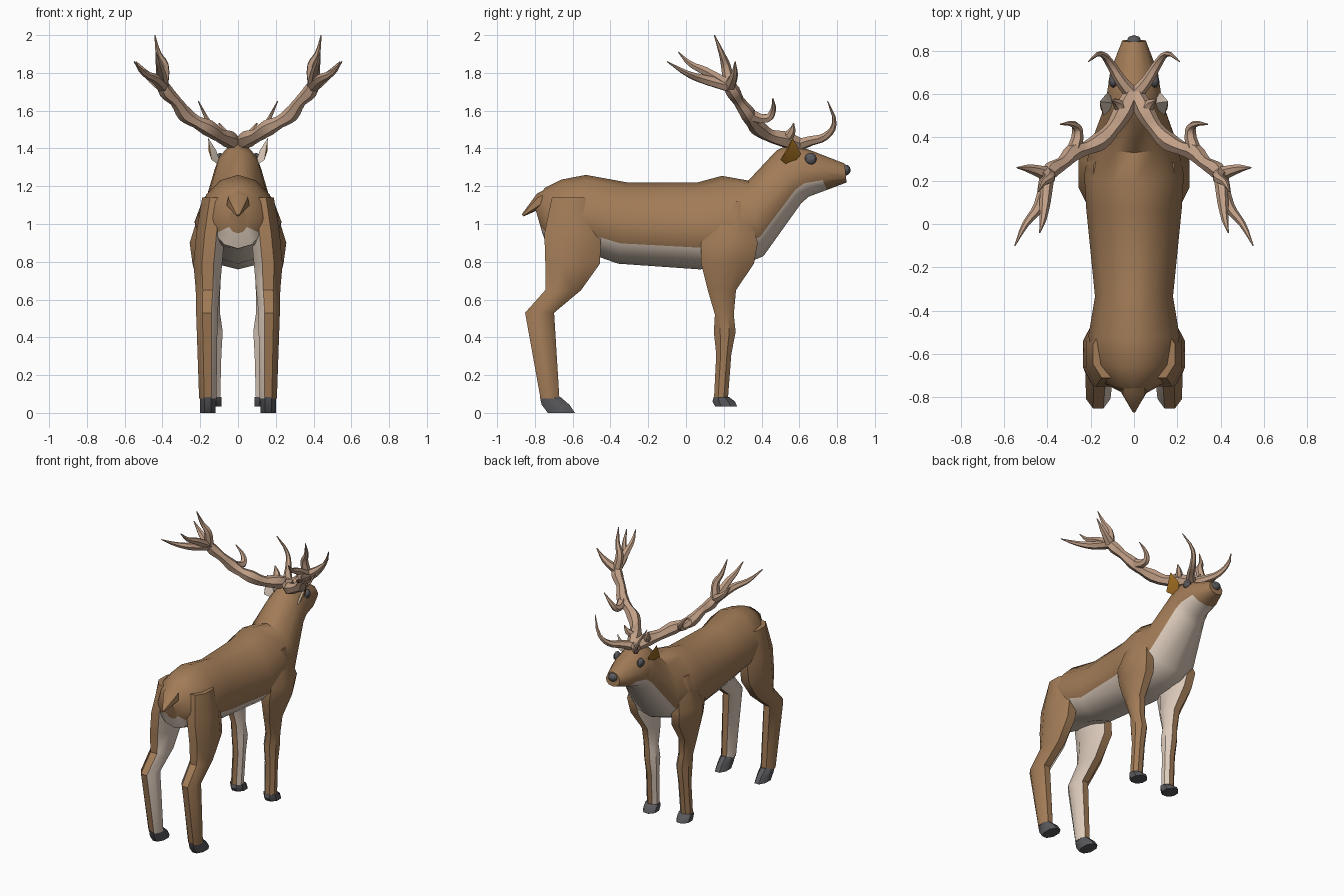
import bpy, bmesh, math
from mathutils import Vector, Matrix

if "Cube" in bpy.data.objects:
    bpy.data.objects.remove(bpy.data.objects["Cube"])


def material(name, *rgb):
    m = bpy.data.materials.new(name)
    m.diffuse_color = (*rgb, 1)
    m.use_nodes = True
    m.node_tree.nodes["Principled BSDF"].inputs["Base Color"].default_value = m.diffuse_color
    return m


BROWN = material("brown_coat", .36, .2, .095)
CREAM = material("cream_coat", .72, .6, .5)
AMBER = material("amber_ear", .34, .15, .015)
HORN = material("horn", .55, .36, .25)
DARK = material("dark_hoof", .1, .1, .11)


def finish(bm, name, mats, mirror=False):
    bmesh.ops.recalc_face_normals(bm, faces=bm.faces[:])
    me = bpy.data.meshes.new(name)
    bm.to_mesh(me)
    bm.free()
    ob = bpy.data.objects.new(name, me)
    bpy.context.collection.objects.link(ob)
    for m in mats:
        me.materials.append(m)
    if mirror:
        ob.modifiers.new("mirror", 'MIRROR').use_mirror_merge = False
    return ob


def loft(name, rings, mats, cream=(), mirror=False):
    """Skin closed rings; strips listed in cream get the second material."""
    bm = bmesh.new()
    vs = [[bm.verts.new(p) for p in r] for r in rings]
    n = len(rings[0])
    for a, b in zip(vs, vs[1:]):
        for k in range(n):
            j = (k + 1) % n
            f = bm.faces.new((a[k], a[j], b[j], b[k]))
            f.material_index = int(k in cream)
    bm.faces.new(vs[0])
    bm.faces.new(vs[-1])
    return finish(bm, name, mats, mirror)


def body_ring(yt, zt, yb, zb, w, n=12):
    """Egg-shaped ring from its top point, bottom point and half width."""
    top, bot = Vector((0, yt, zt)), Vector((0, yb, zb))
    mid, half = (top + bot) / 2, (top - bot) / 2
    ring = []
    for k in range(n):
        a = math.tau * k / n
        side = w * math.sin(a) * (1 - .15 * math.cos(a))
        ring.append(mid + half * math.cos(a) + Vector((side, 0, 0)))
    return ring


def leg_ring(x, y, z, ry, rx=None, n=8):
    """Flat ring of a leg; its thickness follows from its depth."""
    rx = rx or min(.076, .026 + .4 * ry)
    angles = [math.tau * (k + .5) / n for k in range(n)]
    return [(x + 1.08 * rx * math.cos(a), y + 1.08 * ry * math.sin(a), z) for a in angles]


# Body, neck and head in one skin, rump to muzzle
body = [(-.80, 1.09, -.76, .95, .05), (-.75, 1.19, -.73, .87, .13),
        (-.66, 1.235, -.62, .86, .19), (-.53, 1.26, -.50, .84, .21),
        (-.31, 1.22, -.36, .79, .18), (.06, 1.22, .07, .76, .22),
        (.19, 1.255, .27, .77, .23), (.33, 1.23, .41, .83, .20),
        (.48, 1.39, .61, 1.11, .135), (.55, 1.425, .65, 1.145, .125),
        (.66, 1.39, .745, 1.18, .11), (.84, 1.32, .85, 1.22, .055)]
ob = loft("body", [body_ring(*s) for s in body], [BROWN, CREAM], range(4, 8))
for f in ob.data.polygons:  # the muzzle stays brown
    if f.center.y > .74:
        f.material_index = 0

# Tail
tail = [(-.68, 1.22, -.70, 1.08, .05), (-.79, 1.16, -.77, 1.08, .065),
        (-.87, 1.05, -.86, 1.04, .008)]
loft("tail", [body_ring(*s, 6) for s in tail], [BROWN])

# Legs, with cream on the inner side: x, y, z, half depth
front = [(.13, .24, 1.12, .08), (.18, .23, .9, .15), (.165, .22, .79, .14),
         (.15, .19, .65, .075), (.14, .203, .52, .05), (.13, .205, .43, .058),
         (.13, .2, .31, .04), (.135, .185, .075, .037)]
hind = [(.12, -.6, 1.14, .11), (.145, -.6, .95, .15), (.16, -.6, .79, .145),
        (.16, -.65, .65, .095), (.165, -.775, .53, .077), (.16, -.72, .075, .05)]
for name, legs in (("front_legs", front), ("hind_legs", hind)):
    loft(name, [leg_ring(*s) for s in legs], [BROWN, CREAM], (2, 3, 4), True)

# Hooves: each spreads forward from the ankle to the sole
for name, x, y, ry, rx, sole, reach in (("front_hooves", .135, .187, .04, .049, .035, .025),
                                        ("hind_hooves", .16, -.72, .054, .042, 0, .06)):
    rings = [leg_ring(x, y + reach * t, .085 + (sole - .085) * t, ry + grow, rx)
             for t, grow in ((0, 0), (.5, .02), (1, .018))]
    loft(name, rings, [DARK], mirror=True)


# Eyes and nose
def ball(name, loc, scale, mirror):
    bm = bmesh.new()
    bmesh.ops.create_uvsphere(bm, u_segments=8, v_segments=6, radius=1)
    bm.transform(Matrix.LocRotScale(Vector(loc), None, Vector(scale)))
    finish(bm, name, [DARK], mirror)


ball("eyes", (.095, .66, 1.345), (.022, .032, .032), True)
ball("nose", (0, .842, 1.285), (.035, .03, .03), False)

# Ears: amber shell outside, cream hollow inside
bm = bmesh.new()
rim = [bm.verts.new(p) for p in ((.085, .55, 1.3), (.12, .61, 1.37),
                                 (.158, .565, 1.455), (.14, .5, 1.34))]
outer = bm.verts.new((.155, .535, 1.385))
inner = bm.verts.new((.115, .56, 1.39))
for k in range(4):
    a, b = rim[k], rim[(k + 1) % 4]
    bm.faces.new((a, b, outer))
    bm.faces.new((b, a, inner)).material_index = 1
finish(bm, "ears", [AMBER, CREAM], True)

# Antlers: a knobbly beam, with tines tapering away from it
cu = bpy.data.curves.new("antlers", 'CURVE')
cu.dimensions = '3D'
cu.bevel_depth = 1
cu.bevel_resolution = 1
cu.resolution_u = 3
cu.use_fill_caps = True
cu.materials.append(HORN)


def branch(points, radius):
    sp = cu.splines.new('BEZIER')
    sp.bezier_points.add(len(points) - 1)
    for i, (bp, p) in enumerate(zip(sp.bezier_points, points)):
        bp.co, bp.radius = p, radius(i, i / (len(points) - 1))
        bp.handle_left_type = bp.handle_right_type = 'AUTO'


def tine(*points):
    branch(points, lambda i, t: .003 + .031 * (1 - t) ** .8)


beam = [(.01, .6, 1.42), (.05, .52, 1.45), (.1, .44, 1.47), (.16, .38, 1.51),
        (.22, .35, 1.54), (.28, .33, 1.58), (.33, .28, 1.65), (.38, .25, 1.7),
        (.41, .21, 1.76)]
branch(beam, lambda i, t: (.048 if i % 2 else .038) - .01 * t)
crown = (.4, .23, 1.73)
tine(crown, (.48, .255, 1.79), (.54, .26, 1.86))
tine(crown, (.44, .08, 1.77), (.5, 0, 1.8), (.55, -.1, 1.86))
tine(crown, (.41, .1, 1.81), (.42, .02, 1.85), (.435, -.04, 1.91))
tine(crown, (.39, .21, 1.84), (.42, .19, 1.9), (.44, .15, 2))
tine(beam[5], (.26, .43, 1.56), (.28, .46, 1.6), (.34, .46, 1.665))
tine(beam[0], (.06, .66, 1.44), (.11, .74, 1.465), (.15, .785, 1.53), (.21, .75, 1.65))
tine(beam[1], (.08, .56, 1.49), (.1, .57, 1.535))
antlers = bpy.data.objects.new("antlers", cu)
bpy.context.collection.objects.link(antlers)
bpy.context.view_layer.objects.active = antlers
antlers.select_set(True)
bpy.ops.object.convert(target='MESH')
antlers = bpy.context.view_layer.objects.active
antlers.modifiers.new("mirror", 'MIRROR').use_mirror_merge = False

# Smooth shading with sharp creases kept
bpy.ops.object.select_all(action='SELECT')
bpy.ops.object.shade_smooth_by_angle(angle=math.radians(40))
